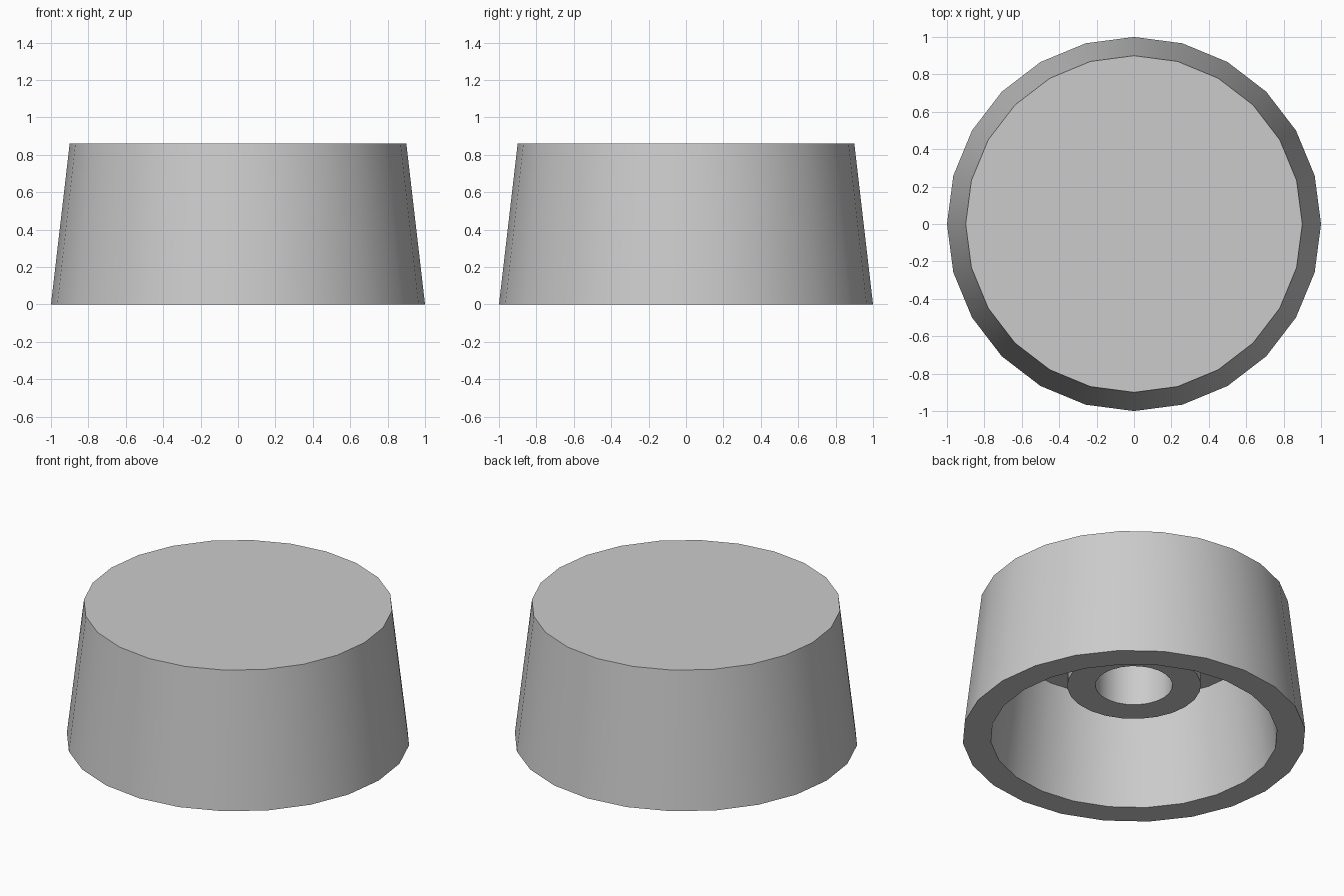
import bpy, bmesh
from math import radians, tau

old = bpy.data.objects.get("Cube")
if old:
    bpy.data.objects.remove(old, do_unlink=True)

SIDES = 24

grey = bpy.data.materials.new("plain_grey")
grey.use_nodes = True
colour = (0.6, 0.6, 0.6, 1)
grey.diffuse_color = colour
grey.node_tree.nodes["Principled BSDF"].inputs["Base Color"].default_value = colour


def lathe(name, profile):
    """Spin an (r, z) profile around the z axis, starting on +x."""
    bm = bmesh.new()
    verts = [bm.verts.new((r, 0, z)) for r, z in profile]
    edges = [bm.edges.new(pair) for pair in zip(verts, verts[1:])]
    bmesh.ops.spin(bm, geom=verts + edges, cent=(0, 0, 0), axis=(0, 0, 1),
                   angle=tau, steps=SIDES, use_merge=True)
    bmesh.ops.remove_doubles(bm, verts=bm.verts, dist=0.0005)
    # Merge flat fans into single faces
    bmesh.ops.dissolve_limit(bm, angle_limit=radians(0.5),
                             verts=bm.verts, edges=bm.edges)
    bmesh.ops.recalc_face_normals(bm, faces=bm.faces)
    mesh = bpy.data.meshes.new(name)
    bm.to_mesh(mesh)
    bm.free()
    mesh.materials.append(grey)
    obj = bpy.data.objects.new(name, mesh)
    bpy.context.collection.objects.link(obj)
    bpy.ops.object.select_all(action="DESELECT")
    obj.select_set(True)
    bpy.context.view_layer.objects.active = obj
    bpy.ops.object.shade_smooth_by_angle(angle=radians(30))
    return obj


# Tapered hollow foot with a central boss and a blind screw hole
lathe("tapered_foot", [
    (0, 0.86), (0.9, 0.86), (1, 0),            # top and outer wall
    (0.836, 0), (0.755, 0.69),                 # rim and cavity wall
    (0.39, 0.69), (0.39, 0.34),                # cavity ceiling and boss
    (0.225, 0.34), (0.225, 0.69), (0, 0.69),   # screw hole
])
